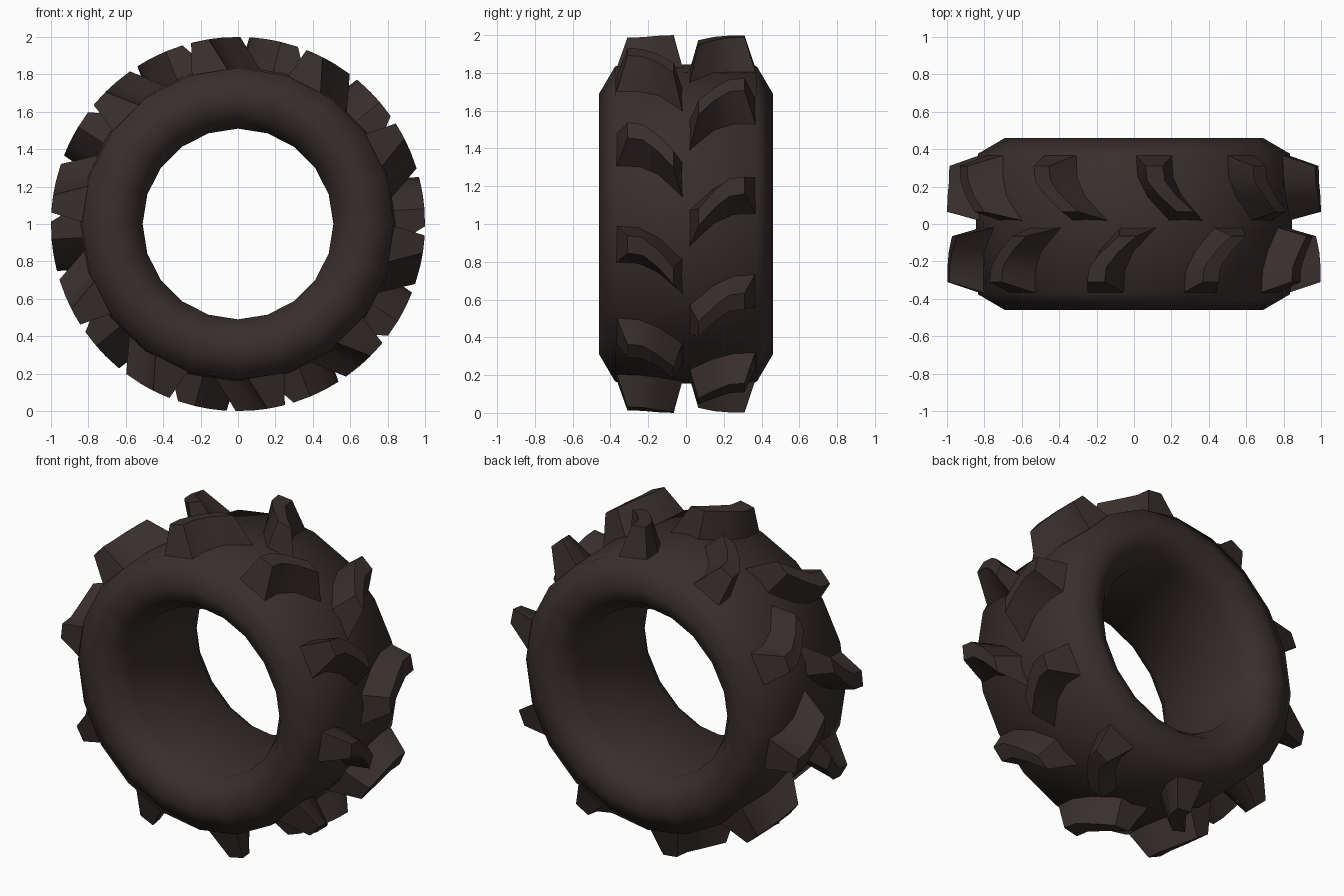
import bpy, bmesh
from math import sin, cos, radians, pi

if "Cube" in bpy.data.objects:
    bpy.data.objects.remove(bpy.data.objects["Cube"])

rubber = bpy.data.materials.new("dark_rubber")
rubber.diffuse_color = (0.04, 0.028, 0.026, 1)
rubber.use_nodes = True
rubber.node_tree.nodes["Principled BSDF"].inputs["Base Color"].default_value = rubber.diffuse_color


def finish(bm, name, angle):
    bmesh.ops.recalc_face_normals(bm, faces=bm.faces)
    mesh = bpy.data.meshes.new(name)
    bm.to_mesh(mesh)
    bm.free()
    ob = bpy.data.objects.new(name, mesh)
    bpy.context.collection.objects.link(ob)
    mesh.materials.append(rubber)
    bpy.ops.object.select_all(action='DESELECT')
    bpy.context.view_layer.objects.active = ob
    ob.select_set(True)
    bpy.ops.object.shade_smooth_by_angle(angle=radians(angle))
    return ob


def polar(r, deg, y):
    a = radians(deg)
    return (r * cos(a), y, 1 + r * sin(a))


# Tyre carcass: closed profile (radius, y) revolved in 20 steps
half = [(0.51, 0.32), (0.58, 0.415), (0.69, 0.46), (0.835, 0.375), (0.845, 0.0)]
profile = half + [(r, -y) for r, y in reversed(half[:-1])]
SIDES = 20
bm = bmesh.new()
rings = [[bm.verts.new(polar(r, 360 * i / SIDES, y)) for r, y in profile]
         for i in range(SIDES)]
n = len(profile)
for i in range(SIDES):
    a, b = rings[i], rings[(i + 1) % SIDES]
    for j in range(n):
        k = (j + 1) % n
        bm.faces.new((a[j], a[k], b[k], b[j]))
finish(bm, "tyre_body", 75)

# Curved lug stations: top y, top angle, base y, base angle
STATIONS = [(0.065, 2.0, 0.015, -2.0),
            (0.15, 7.5, 0.14, 6.0),
            (0.23, 11.2, 0.25, 10.0),
            (0.31, 11.8, 0.37, 10.5)]
TOP_HALF, BASE_HALF = 2.7, 7.0


def add_lug(bm, turn, side):
    secs = []
    for yt, at, yb, ab in STATIONS:
        pts = [(0.82, ab - BASE_HALF, yb), (1.0, at - TOP_HALF, yt),
               (1.0, at + TOP_HALF, yt), (0.82, ab + BASE_HALF, yb)]
        secs.append([bm.verts.new(polar(r, turn + d, side * y)) for r, d, y in pts])
    for a, b in zip(secs, secs[1:]):
        for j in range(4):
            k = (j + 1) % 4
            bm.faces.new((a[j], a[k], b[k], b[j]))
    bm.faces.new(secs[0])
    bm.faces.new(secs[-1])


# Two staggered rows of ten lugs
for name, side, phase in (("back_tread_lugs", 1, 0), ("front_tread_lugs", -1, 18)):
    bm = bmesh.new()
    for i in range(10):
        add_lug(bm, phase + 36 * i, side)
    finish(bm, name, 40)
